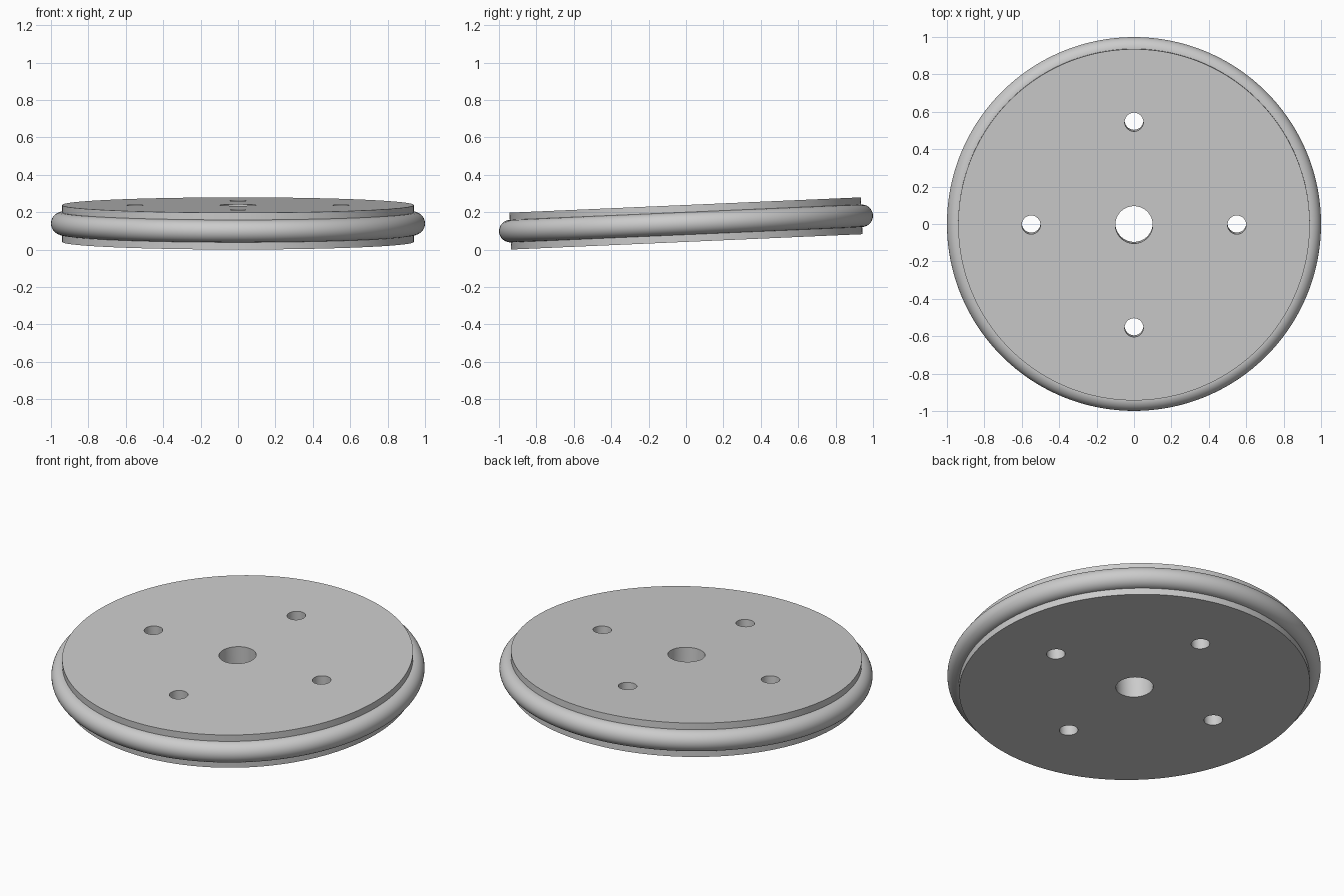
import bpy
from math import radians, sin, cos, pi

old = bpy.data.objects.get("Cube")
if old:
    bpy.data.objects.remove(old, do_unlink=True)

RADIUS, THICKNESS, RIM = 0.94, 0.197, 0.06
CENTRE_Z = 0.14
TILT = radians(2.5)

grey = bpy.data.materials.new("light_grey")
grey.use_nodes = True
colour = (0.6, 0.6, 0.6, 1)
grey.diffuse_color = colour
grey.node_tree.nodes["Principled BSDF"].inputs["Base Color"].default_value = colour


def cylinder(name, radius, depth, x=0, y=0, sides=64):
    bpy.ops.mesh.primitive_cylinder_add(vertices=sides, radius=radius, depth=depth, location=(x, y, 0))
    obj = bpy.context.object
    obj.name = name
    obj.data.materials.append(grey)
    return obj


# Flat wheel plate
plate = cylinder("wheel_plate", RADIUS, THICKNESS, sides=192)

# Centre bore and four bolt holes
cutters = [cylinder("bore_cutter", 0.1, 1)]
for i in range(4):
    a = i * pi / 2
    cutters.append(cylinder("bolt_hole_cutter", 0.05, 1, 0.55 * cos(a), 0.55 * sin(a), 48))
for cutter in cutters:
    cutter.hide_render = True
    cut = plate.modifiers.new("hole", 'BOOLEAN')
    cut.operation = 'DIFFERENCE'
    cut.solver = 'EXACT'
    cut.object = cutter
bpy.ops.object.select_all(action='DESELECT')
plate.select_set(True)
bpy.context.view_layer.objects.active = plate
for name in [m.name for m in plate.modifiers]:
    bpy.ops.object.modifier_apply(modifier=name)
for cutter in cutters:
    bpy.data.objects.remove(cutter, do_unlink=True)

# Rounded rim around the middle of the plate
bpy.ops.mesh.primitive_torus_add(major_radius=RADIUS, minor_radius=RIM,
                                 major_segments=192, minor_segments=40)
rim = bpy.context.object
rim.name = "round_rim"
rim.data.materials.append(grey)

# Smooth shading, then the slight tilt, back edge raised
for obj in (plate, rim):
    bpy.ops.object.select_all(action='DESELECT')
    obj.select_set(True)
    bpy.context.view_layer.objects.active = obj
    bpy.ops.object.shade_smooth_by_angle(angle=radians(30))
    obj.rotation_euler.x = TILT
    obj.location.z = CENTRE_Z
